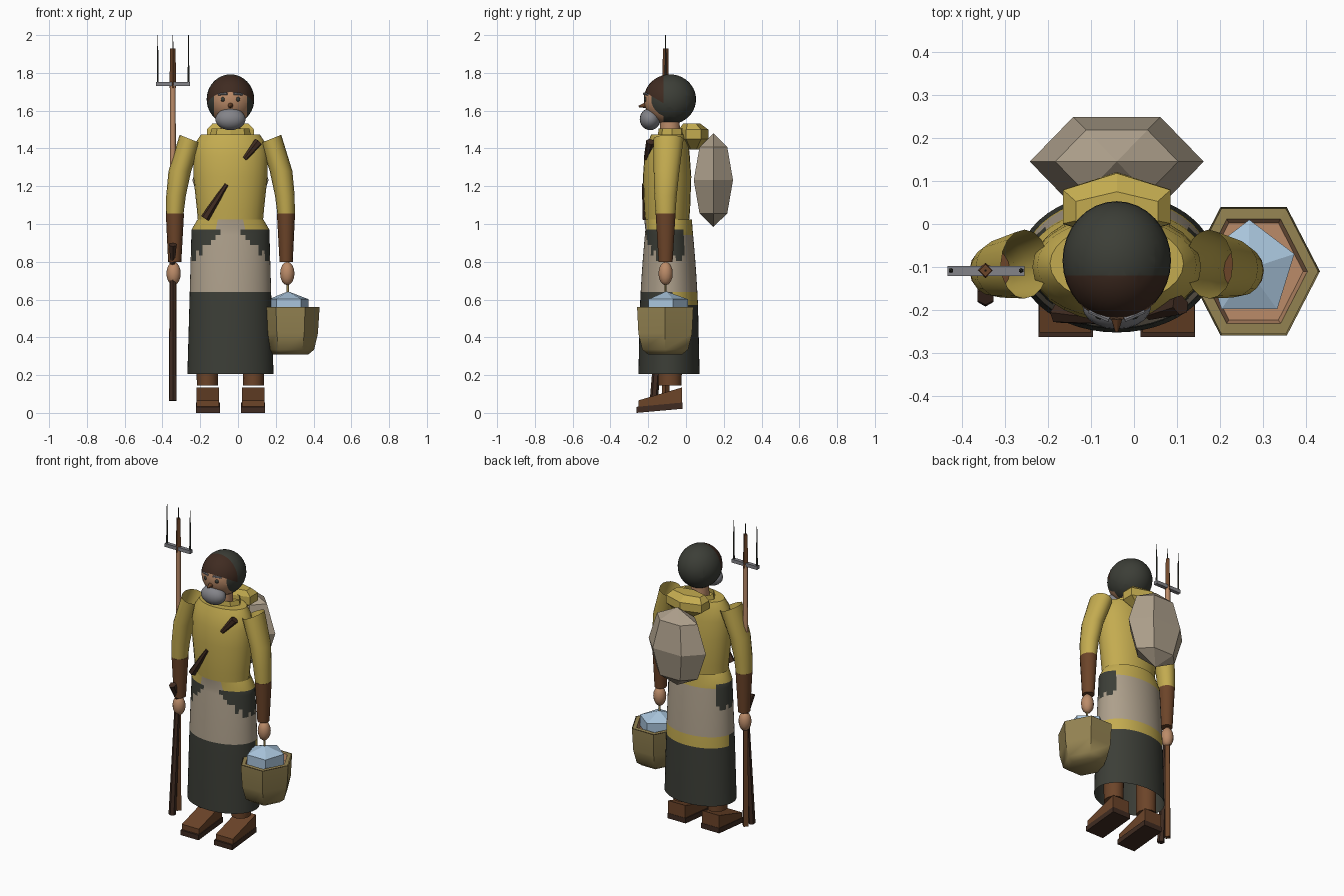
import bpy, bmesh
from math import sin, cos, pi, radians, degrees, atan2
from mathutils import Vector

if "Cube" in bpy.data.objects:
    bpy.data.objects.remove(bpy.data.objects["Cube"])


def material(name, rgb):
    m = bpy.data.materials.new(name)
    m.use_nodes = True
    m.diffuse_color = (*rgb, 1)
    m.node_tree.nodes["Principled BSDF"].inputs["Base Color"].default_value = (*rgb, 1)
    return m


YELLOW = material("yellow cloth", (.55, .41, .08))
DARK = material("dark wool", (.045, .048, .038))
TAN = material("tan linen", (.42, .35, .26))
BROWN = material("brown leather", (.15, .058, .022))
BARK = material("dark brown", (.05, .024, .015))
SKIN = material("skin", (.50, .26, .14))
GREY = material("grey", (.23, .23, .25))
BLUE = material("pale blue", (.40, .56, .72))
OLIVE = material("olive wood", (.30, .23, .085))

CX = -.04    # body centre line
ARM_Y = -.108


def finish(name, bm, mats, rule=None, smooth=True):
    """Turn a bmesh into an object, colouring faces by a rule on their centre."""
    bmesh.ops.recalc_face_normals(bm, faces=bm.faces)
    if rule:
        for f in bm.faces:
            f.material_index = rule(f.calc_center_median())
    me = bpy.data.meshes.new(name)
    bm.to_mesh(me)
    bm.free()
    ob = bpy.data.objects.new(name, me)
    bpy.context.collection.objects.link(ob)
    for m in mats:
        me.materials.append(m)
    if smooth:
        bpy.ops.object.select_all(action='DESELECT')
        ob.select_set(True)
        bpy.context.view_layer.objects.active = ob
        bpy.ops.object.shade_smooth_by_angle(angle=radians(45))
    return ob


def loft(name, rings, n, mats, caps=(True, True), rule=None, smooth=True, turn=0):
    """Skin elliptical rings (x, y, z, rx, ry, tilt)."""
    bm = bmesh.new()
    loops = []
    for x, y, z, rx, ry, *tilt in rings:
        k = tilt[0] if tilt else 0
        angles = [2 * pi * i / n + turn for i in range(n)]
        loops.append([bm.verts.new((x + rx * cos(a), y + ry * sin(a), z + k * cos(a)))
                      for a in angles])
    for a, b in zip(loops, loops[1:]):
        for i in range(n):
            j = (i + 1) % n
            bm.faces.new((a[i], a[j], b[j], b[i]))
    for use, loop in zip(caps, (loops[0], loops[-1])):
        if use:
            bm.faces.new(loop)
    return finish(name, bm, mats, rule, smooth)


def ellipsoid(name, c, r, mats, seg=20, rings=12, cuts=(), rule=None, smooth=True, turn=0):
    bm = bmesh.new()
    bmesh.ops.create_uvsphere(bm, u_segments=seg, v_segments=rings, radius=1)
    for v in bm.verts:
        x, y = v.co.x * cos(turn) - v.co.y * sin(turn), v.co.x * sin(turn) + v.co.y * cos(turn)
        v.co = Vector((c[0] + r[0] * x, c[1] + r[1] * y, c[2] + r[2] * v.co.z))
    for co, no in cuts:
        bmesh.ops.bisect_plane(bm, geom=bm.verts[:] + bm.edges[:] + bm.faces[:],
                               plane_co=co, plane_no=no)
    return finish(name, bm, mats, rule, smooth)


def rod(name, p, q, r0, r1, mat, n=8):
    p, q = Vector(p), Vector(q)
    bm = bmesh.new()
    bmesh.ops.create_cone(bm, cap_ends=True, segments=n, radius1=r0, radius2=r1,
                          depth=(q - p).length)
    rot = (q - p).to_track_quat('Z', 'Y')
    for v in bm.verts:
        v.co = rot @ v.co + (p + q) / 2
    return finish(name, bm, [mat], smooth=n > 6)


def prism(name, profile, x0, x1, mat):
    """Extrude a side profile of (y, z) points across x."""
    bm = bmesh.new()
    a, b = [[bm.verts.new((x, y, z)) for y, z in profile] for x in (x0, x1)]
    n = len(profile)
    bm.faces.new(a)
    bm.faces.new(b)
    for i in range(n):
        j = (i + 1) % n
        bm.faces.new((a[i], a[j], b[j], b[i]))
    return finish(name, bm, [mat], smooth=False)


# Skirt with a ragged wrap: dark hem, linen wrap, dark side tears, shirt tail at the back
def skirt_colour(c):
    a = degrees(atan2(abs(c.x - CX), -(c.y + .092)))
    if c.z < .57 or (c.z < .64 and a < 95):
        return 0
    if c.z < .64:
        return 2
    if c.z > .97:
        return 1 if a < 31 else 2
    if 27 < a < 115:
        tear = .97 - .15 * min(1, (a - 25) / 45) + .025 * sin(a * .4)
        return 0 if c.z > tear else 1
    return 2 if a > 115 and c.z > .94 else 1


levels = [.205, .57, .64] + [.64 + .0275 * i for i in range(1, 13)]
skirt_rings = []
for z in levels:
    t = (z - .205) / .765
    skirt_rings.append((CX, -.09, z, .228 - .022 * t, .162 - .037 * t * t))
skirt_rings.append((CX, -.095, 1.025, .174, .126))
loft("skirt", skirt_rings, 48, [DARK, TAN, YELLOW], (False, False), skirt_colour)

# Shirt body
loft("shirt", [(CX, -.1, .97, .168, .112), (CX, -.1, 1.08, .178, .122),
               (CX, -.1, 1.25, .196, .128), (CX, -.1, 1.36, .196, .12),
               (CX, -.095, 1.43, .185, .108), (CX, -.092, 1.475, .155, .092)], 28, [YELLOW])

# Arms, legs and boots on both sides
for s, side in ((-1, "right"), (1, "left")):
    def at(d):
        return CX + s * d
    loft(side + "_sleeve", [(at(.295), ARM_Y, 1.05, .046, .052),
                            (at(.288), ARM_Y, 1.15, .052, .059),
                            (at(.268), ARM_Y + .005, 1.28, .06, .068),
                            (at(.214), ARM_Y + .015, 1.45, .055, .08, s * .022)],
         16, [YELLOW], (True, False))
    loft(side + "_cuff", [(at(.295), ARM_Y, .80, .035, .038),
                          (at(.294), ARM_Y, 1.055, .048, .054)], 14, [BROWN])
    ellipsoid(side + "_hand", (at(.301), ARM_Y, .738), (.038, .038, .062), [SKIN], 12, 8)
    loft(side + "_leg", [(at(.122), -.085, .145, .056, .062),
                         (at(.122), -.085, .6, .062, .066)], 12, [BROWN])
    prism(side + "_boot", [(-.252, .03), (-.252, .066), (-.02, .135), (-.02, .05)],
          at(.06), at(.18), BROWN)
    prism(side + "_sole", [(-.262, 0), (-.262, .032), (-.018, .055), (-.018, .022)],
          at(.055), at(.182), BARK)

# Neck and hooded head: wool hood, leather brow, open face
loft("neck", [(CX, -.085, 1.44, .055, .055), (CX, -.085, 1.58, .052, .052)], 14, [SKIN])


def head_colour(c):
    if c.y > -.12:
        return 0
    if c.z > 1.70 - .6 * (c.y + .22):
        return 1
    return 2 if abs(c.x - CX) < .088 else 0


ellipsoid("head", (CX, -.085, 1.66), (.126, .138, .132), [DARK, BARK, SKIN], 32, 20,
          cuts=[((0, -.12, 0), (0, 1, 0)), ((0, -.22, 1.70), (0, .6, 1)),
                ((CX - .088, 0, 0), (1, 0, 0)), ((CX + .088, 0, 0), (1, 0, 0))],
          rule=head_colour)

# Face
ellipsoid("beard", (CX, -.19, 1.555), (.08, .055, .058), [GREY])
rod("nose", (CX, -.205, 1.63), (CX, -.25, 1.622), .018, .004, BROWN)
for s, side in ((-1, "right"), (1, "left")):
    ellipsoid(side + "_eye", (CX + s * .039, -.21, 1.66), (.013, .012, .013), [DARK], 10, 6)
    rod(side + "_eyebrow", (CX + s * .018, -.222, 1.69), (CX + s * .065, -.203, 1.686),
        .007, .005, GREY, 6)

# Bedroll and faceted sack on the back
loft("bedroll", [(CX, .04, 1.395, .05, .03), (CX, .04, 1.45, .144, .08),
                 (CX, .04, 1.50, .144, .078), (CX, .03, 1.532, .11, .045)],
     6, [YELLOW], smooth=False, turn=pi / 6)
loft("collar", [(CX, -.075, 1.46, .11, .075), (CX, -.075, 1.505, .1, .07)],
     8, [YELLOW], (False, False), smooth=False)
ellipsoid("sack", (CX, .145, 1.232), (.202, .12, .248), [TAN], 6, 4,
          smooth=False, turn=pi / 6)

# Shoulder strap showing at chest and waist
rod("waist_strap", (-.175, -.208, 1.03), (-.06, -.222, 1.21), .024, .012, BARK, 6)
rod("chest_strap", (.035, -.212, 1.345), (.108, -.188, 1.435), .012, .024, BARK, 6)

# Bucket with a lined rim, ice and handle
BX, BY = .278, -.11
loft("bucket", [(BX, BY, .31, .095, .105), (BX, BY, .335, .125, .14),
                (BX, BY, .42, .145, .164), (BX, BY, .56, .154, .172)],
     6, [OLIVE], (True, False))
loft("bucket_lining", [(BX, BY, .559, .15, .168), (BX, BY, .56, .125, .14),
                       (BX, BY, .52, .115, .13)],
     6, [OLIVE, SKIN], (False, True),
     lambda c: 1 if c.z < .555 else 0, False)
loft("ice", [(.268, -.105, .53, .11, .115), (.268, -.105, .602, .11, .115),
             (.265, -.105, .642, .004, .004)], 5, [BLUE], smooth=False, turn=pi / 2)
rod("bucket_handle", (.263, ARM_Y, .60), (.263, ARM_Y, .74), .006, .006, OLIVE)

# Pitchfork
FX = -.345
rod("shaft_lower", (FX, ARM_Y, .07), (FX, ARM_Y, .80), .02, .018, BROWN, 4)
rod("shaft_middle", (FX, ARM_Y, .80), (FX, ARM_Y, 1.74), .017, .015, SKIN, 8)
rod("shaft_tip", (FX, ARM_Y, 1.72), (FX, ARM_Y, 1.93), .018, .014, BROWN, 4)
rod("shaft_brace", (FX, -.17, .065), (FX, -.118, .76), .022, .016, BARK, 6)
rod("wrist_peg", (FX, -.12, .79), (FX, -.168, .89), .014, .022, BARK, 6)
prism("crossbar", [(-.121, 1.73), (-.121, 1.752), (-.097, 1.752), (-.097, 1.73)],
      -.433, -.254, GREY)
for label, x in (("right", -.425), ("middle", FX), ("left", -.262)):
    rod(label + "_tine", (x, ARM_Y, 1.745), (x, ARM_Y, 2.0), .006, .002, DARK, 6)
